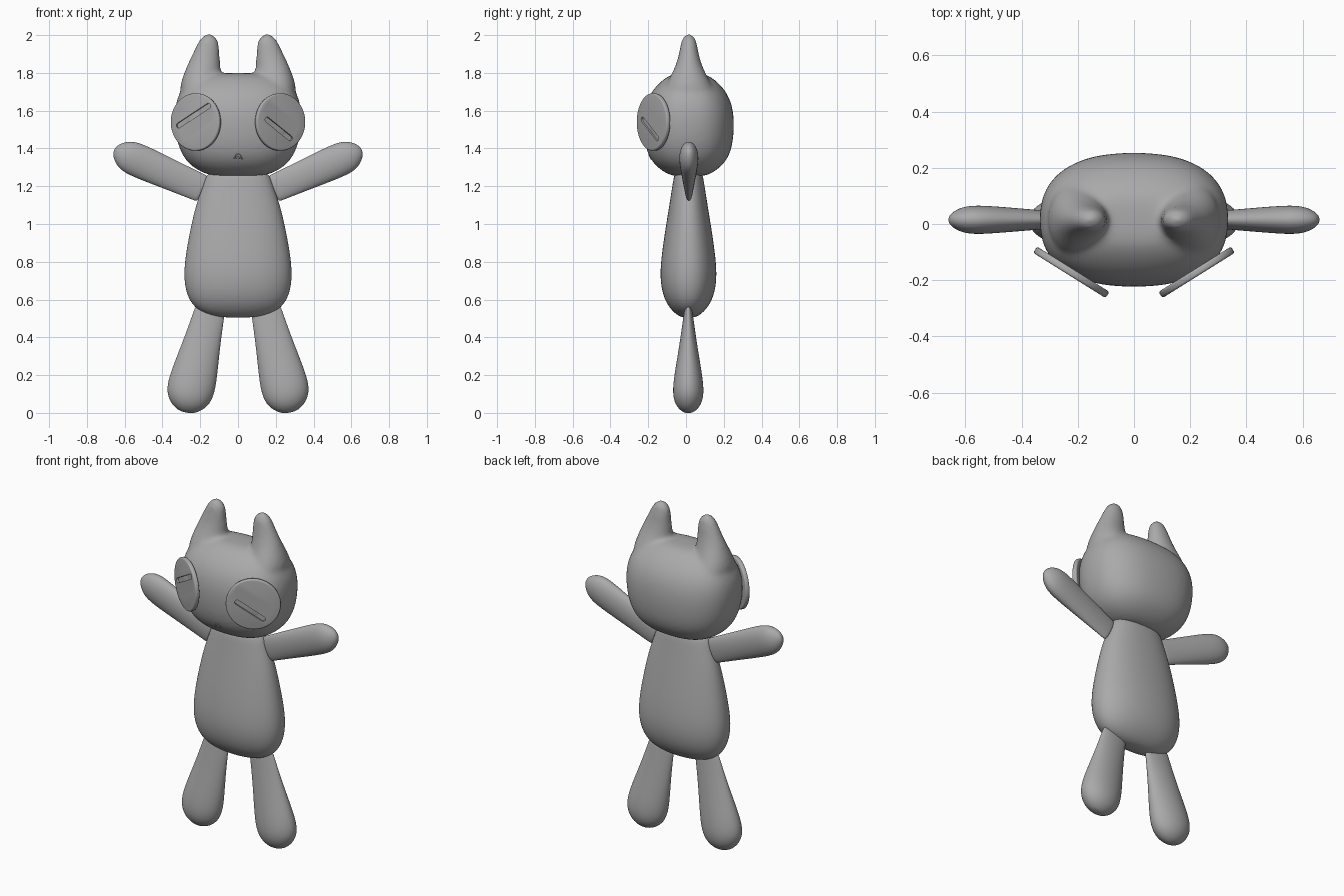
import bpy, bmesh, math
from mathutils import Vector, Matrix

if "Cube" in bpy.data.objects:
    bpy.data.objects.remove(bpy.data.objects["Cube"])

grey = bpy.data.materials.new("plain grey")
grey.use_nodes = True
grey.diffuse_color = (0.4, 0.4, 0.4, 1)
grey.node_tree.nodes["Principled BSDF"].inputs["Base Color"].default_value = (0.4, 0.4, 0.4, 1)


def add_object(name, bm):
    bmesh.ops.recalc_face_normals(bm, faces=bm.faces)
    mesh = bpy.data.meshes.new(name)
    bm.to_mesh(mesh)
    bm.free()
    mesh.materials.append(grey)
    obj = bpy.data.objects.new(name, mesh)
    bpy.context.collection.objects.link(obj)
    return obj


def activate(obj):
    bpy.ops.object.select_all(action='DESELECT')
    obj.select_set(True)
    bpy.context.view_layer.objects.active = obj


def apply_modifiers(obj):
    activate(obj)
    for mod in list(obj.modifiers):
        bpy.ops.object.modifier_apply(modifier=mod.name)


def loft(name, start, end, stations, side=1, power=2.0, sides=24):
    """Rings (t, half width, half depth) along an axis, closed and smoothed."""
    start, end = Vector(start), Vector(end)
    across = Vector((0, 1, 0)).cross((end - start).normalized())
    bm = bmesh.new()
    rings = []
    for t, wide, deep in stations:
        ring = []
        for i in range(sides):
            c, s = (f(2 * math.pi * i / sides) for f in (math.cos, math.sin))
            c, s = (math.copysign(abs(v) ** (2 / power), v) for v in (c, s))
            p = start.lerp(end, t) + across * wide * c + Vector((0, deep * s, 0))
            ring.append(bm.verts.new((p.x * side, p.y, p.z)))
        rings.append(ring)
    for a, b in zip(rings, rings[1:]):
        for i in range(sides):
            j = (i + 1) % sides
            bm.faces.new((a[i], a[j], b[j], b[i]))
    bm.faces.new(rings[0])
    bm.faces.new(rings[-1])
    obj = add_object(name, bm)
    obj.modifiers.new("smooth", 'SUBSURF').levels = 2
    apply_modifiers(obj)
    bpy.ops.object.shade_smooth()
    return obj


# Body
loft("body", (0, .013, .5), (0, .013, 1.3), [
    (.005, .08, .03), (.025, .17, .065), (.075, .235, .105), (.15, .272, .136),
    (.26, .29, .152), (.4, .283, .146), (.6, .253, .122), (.75, .225, .102),
    (.9, .182, .083), (1, .155, .07)], power=2.2)

# Head with ears blended into it
head = loft("head", (0, .015, 1.25), (0, .015, 1.8), [
    (0, .11, .07), (.03, .18, .12), (.1, .25, .175), (.2, .297, .217), (.35, .329, .238),
    (.55, .342, .243), (.7, .335, .23), (.82, .31, .2), (.92, .265, .15),
    (.98, .2, .1), (1, .13, .06)], power=2.4)
ears = [loft("ear", (.215, .015, 1.65), (.145, .015, 2.005), [
    (0, .1, .14), (.2, .108, .13), (.4, .097, .092), (.55, .086, .068), (.7, .072, .053),
    (.85, .059, .045), (.94, .045, .035), (.985, .026, .022), (1, .01, .01)], side)
    for side in (1, -1)]
activate(head)
for ear in ears:
    ear.select_set(True)
bpy.ops.object.join()
remesh = head.modifiers.new("blend", 'REMESH')
remesh.mode = 'VOXEL'
remesh.voxel_size = .012
relax = head.modifiers.new("relax", 'SMOOTH')
relax.factor, relax.iterations = .5, 14
apply_modifiers(head)
bpy.ops.object.shade_smooth()

# Limbs
for side, word in ((1, "left"), (-1, "right")):
    loft(word + "_arm", (.185, .015, 1.185), (.656, .015, 1.392), [
        (0, .073, .02), (.02, .074, .022), (.3, .08, .034), (.6, .088, .046), (.8, .09, .053),
        (.9, .074, .046), (.97, .043, .028), (1, .014, .01)], side)
    loft(word + "_leg", (.147, .012, .55), (.28, .012, .003), [
        (0, .08, .02), (.02, .081, .022), (.3, .097, .043), (.55, .117, .066), (.75, .13, .083),
        (.87, .118, .08), (.95, .083, .058), (.99, .045, .03), (1, .02, .014)], side)


def slot_cutter(a, b, frame):
    """Pill-shaped bar between two points on the eye face."""
    a, b = Vector(a), Vector(b)
    along = (b - a).normalized()
    angle = math.atan2(along.y, along.x)
    bm = bmesh.new()
    outline = []
    for centre, turn in ((b, angle - math.pi / 2), (a, angle + math.pi / 2)):
        for i in range(9):
            t = turn + math.pi * i / 8
            p = centre + Vector((math.cos(t), math.sin(t))) * .014
            outline.append(bm.verts.new((p.x, p.y, .002)))
    face = bm.faces.new(outline)
    top = bmesh.ops.extrude_face_region(bm, geom=[face])["geom"]
    bmesh.ops.translate(bm, vec=(0, 0, .1), verts=[v for v in top if isinstance(v, bmesh.types.BMVert)])
    bm.transform(frame)
    return add_object("slot_cutter", bm)


# Disc eyes with two slanted slots each
for side, word in ((1, "left"), (-1, "right")):
    frame = (Matrix.Diagonal((side, 1, 1, 1)) @ Matrix.Translation((.223, -.172, 1.54))
             @ Matrix.Rotation(math.radians(32), 4, 'Z') @ Matrix.Rotation(math.pi / 2, 4, 'X'))
    bm = bmesh.new()
    bmesh.ops.create_cone(bm, cap_ends=True, segments=64, radius1=.152, radius2=.152, depth=.026)
    rim = [e for e in bm.edges if abs(e.verts[0].co.z - e.verts[1].co.z) < .001]
    bmesh.ops.bevel(bm, geom=rim, offset=.008, segments=3, profile=.5, affect='EDGES')
    bm.transform(frame)
    eye = add_object(word + "_eye", bm)
    for a, b in (((-.085, .085), (.1, -.018)), ((-.088, .012), (.055, -.086))):
        cutter = slot_cutter(a, b, frame)
        cut = eye.modifiers.new("slot", 'BOOLEAN')
        cut.operation, cut.solver, cut.object = 'DIFFERENCE', 'EXACT', cutter
        apply_modifiers(eye)
        bpy.data.objects.remove(cutter)
    bpy.ops.object.shade_smooth_by_angle(angle=math.radians(35))

# Tiny nose and mouth strokes laid on the face
curve = bpy.data.curves.new("nose", 'CURVE')
curve.dimensions = '3D'
curve.bevel_depth, curve.bevel_resolution = .003, 1
for stroke in (((-.022, 1.345), (-.01, 1.368), (.01, 1.368), (.024, 1.343)),
               ((-.012, 1.345), (0, 1.36), (.012, 1.345))):
    spline = curve.splines.new('POLY')
    spline.points.add(len(stroke) - 1)
    for point, (x, z) in zip(spline.points, stroke):
        hit = head.ray_cast(head.matrix_world.inverted() @ Vector((x, -1, z)), (0, 1, 0))[1]
        point.co = (*(head.matrix_world @ hit), 1)
curve.materials.append(grey)
nose = bpy.data.objects.new("nose", curve)
bpy.context.collection.objects.link(nose)
